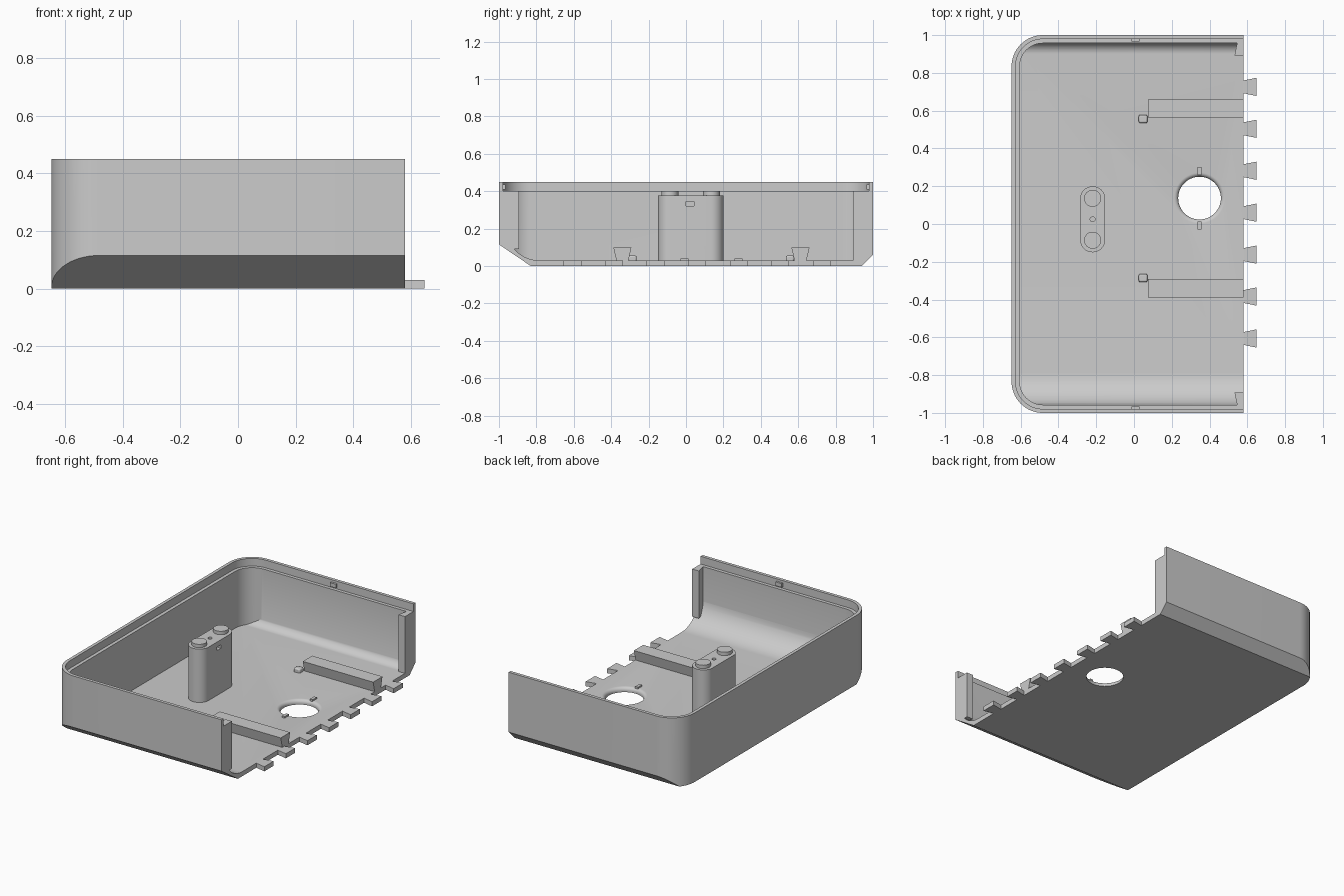
import bpy, bmesh, math
from mathutils import Vector

if "Cube" in bpy.data.objects:
    bpy.data.objects.remove(bpy.data.objects["Cube"], do_unlink=True)

grey = bpy.data.materials.new("light_grey")
grey.use_nodes = True
COLOUR = (0.6, 0.6, 0.6, 1)
grey.diffuse_color = COLOUR
grey.node_tree.nodes["Principled BSDF"].inputs["Base Color"].default_value = COLOUR

FLOOR, LEDGE, RIM, OPEN_X = 0.03, 0.40, 0.45, 0.58


def finish(name, bm):
    bmesh.ops.recalc_face_normals(bm, faces=bm.faces)
    mesh = bpy.data.meshes.new(name)
    bm.to_mesh(mesh)
    bm.free()
    ob = bpy.data.objects.new(name, mesh)
    bpy.context.collection.objects.link(ob)
    mesh.materials.append(grey)
    return ob


def prism(name, pts, lo, hi, axis="z"):
    """Extrude a 2D outline along z, or a (y, z) section along x."""
    bm = bmesh.new()
    place = (lambda p: (p[0], p[1], lo)) if axis == "z" else (lambda p: (lo, p[0], p[1]))
    face = bm.faces.new([bm.verts.new(place(p)) for p in pts])
    new = bmesh.ops.extrude_face_region(bm, geom=[face])["geom"]
    step = Vector((0, 0, hi - lo)) if axis == "z" else Vector((hi - lo, 0, 0))
    bmesh.ops.translate(bm, vec=step, verts=[v for v in new if isinstance(v, bmesh.types.BMVert)])
    return finish(name, bm)


def box(name, x0, x1, y0, y1, z0, z1):
    return prism(name, [(x0, y0), (x1, y0), (x1, y1), (x0, y1)], z0, z1)


def arc(cx, cy, r, start, end, n=16):
    angles = [math.radians(start + (end - start) * i / n) for i in range(n + 1)]
    return [(cx + r * math.cos(a), cy + r * math.sin(a)) for a in angles]


def disc(name, x, y, r, z0, z1):
    return prism(name, arc(x, y, r, 0, 360, 40)[:-1], z0, z1)


def lathe(name, x, y, profile, n=64):
    bm = bmesh.new()
    rings = [[bm.verts.new((px, py, z)) for px, py in arc(x, y, r, 0, 360, n)[:-1]]
             for r, z in profile]
    for a, b in zip(rings, rings[1:]):
        for i in range(n):
            j = (i + 1) % n
            bm.faces.new((a[i], a[j], b[j], b[i]))
    bm.faces.new(rings[0])
    bm.faces.new(rings[-1])
    return finish(name, bm)


def boolean(ob, other, operation="DIFFERENCE"):
    mod = ob.modifiers.new("cut", "BOOLEAN")
    mod.operation, mod.solver, mod.object = operation, "EXACT", other
    bpy.context.view_layer.objects.active = ob
    bpy.ops.object.modifier_apply(modifier=mod.name)
    bpy.data.objects.remove(other, do_unlink=True)


def tray_outline(x0, y, r, x1):
    """Plan outline with two rounded corners on the closed end."""
    return ([(x1, -y), (x1, y)] + arc(x0 + r, y - r, r, 90, 180)
            + arc(x0 + r, r - y, r, 180, 270))


# Tray shell: rounded plan, bevelled along both bottom sides
tray = prism("tray_shell", tray_outline(-0.648, 1.0, 0.165, OPEN_X), -0.1, RIM)
section = [(-0.83, 0), (0.94, 0), (1.1, 0.16), (1.1, 0.6), (-1.1, 0.6), (-1.1, 0.183)]
boolean(tray, prism("bevel_section", section, -1, 1, "x"), "INTERSECT")

# Cavity with a wide fillet at the front and a small one at the back
cavity = prism("cavity", tray_outline(-0.605, 0.957, 0.122, 0.7), 0, 0.6)
inner = (arc(-0.785, FLOOR + 0.175, 0.175, 180, 270)
         + arc(0.9, FLOOR + 0.06, 0.06, 270, 360) + [(0.96, 0.7), (-0.96, 0.7)])
boolean(cavity, prism("cavity_section", inner, -1, 1, "x"), "INTERSECT")
boolean(tray, cavity)

# Stepped lip around the rim
boolean(tray, prism("lip_cut", tray_outline(-0.627, 0.979, 0.144, 0.7), LEDGE, 0.6))

# Round hole with a softened upper edge
HX, HY, HR, SOFT = 0.347, 0.137, 0.113, 0.022
edge = [(HR + SOFT - SOFT * math.cos(t), FLOOR - SOFT + SOFT * math.sin(t))
        for t in [math.radians(90 * i / 8) for i in range(9)]]
boolean(tray, lathe("hole_cut", HX, HY, [(HR, -0.1)] + edge + [(HR + SOFT, 0.1)]))
for i, y in enumerate((0.281, -0.008)):
    box(f"hole_key_{i + 1}", HX - 0.01, HX + 0.01, y - 0.021, y + 0.021, 0.02, 0.04)

# Dovetail teeth along the open edge
for i in range(7):
    y = -0.606 + i * 0.222
    prism(f"dovetail_tooth_{i + 1}",
          [(OPEN_X - 0.01, y - 0.032), (0.648, y - 0.048),
           (0.648, y + 0.048), (OPEN_X - 0.01, y + 0.032)], 0, FLOOR)

# Dovetail rails on the floor, each with a small stop peg
for side, y, peg_y in (("back", 0.612, 0.556), ("front", -0.34, -0.286)):
    prism(side + "_rail", [(y - 0.03, FLOOR - 0.01), (y + 0.03, FLOOR - 0.01),
                           (y + 0.048, 0.098), (y - 0.048, 0.098)], 0.073, OPEN_X, "x")
    peg = box(side + "_peg", 0.025, 0.071, peg_y - 0.022, peg_y + 0.022, 0.02, 0.056)
    bevel = peg.modifiers.new("round", "BEVEL")
    bevel.width, bevel.segments = 0.008, 2

# Corner posts and lip clips on the two side walls
for side, s, low in (("back", 1, FLOOR), ("front", -1, 0.09)):
    prism(side + "_post", [(0.546, s * 0.958), (0.532, s * 0.892),
                           (OPEN_X, s * 0.892), (OPEN_X, s * 0.958)], low, LEDGE)
    ys = sorted((s * 0.966, s * 0.985))
    box(side + "_clip", -0.013, 0.03, ys[0], ys[1], 0.41, 0.435)

# Pillar with two top studs, a screw hole and a side slot
PX, PY, PR, HALF = -0.219, 0.025, 0.066, 0.109
pillar = prism("pillar", arc(PX, PY + HALF, PR, 0, 180) + arc(PX, PY - HALF, PR, 180, 360),
               0.02, 0.378)
boolean(pillar, disc("screw_cut", PX, PY, 0.013, 0.3, 0.5))
boolean(pillar, box("slot_cut", PX + PR - 0.03, 0, 0.0, 0.042, 0.322, 0.345))
for i, y in enumerate((PY - 0.111, PY + 0.111)):
    disc(f"pillar_stud_{i + 1}", PX, y, 0.045, 0.37, LEDGE)

# Smooth the curved walls while keeping edges crisp
bpy.ops.object.select_all(action="DESELECT")
for ob in bpy.context.collection.objects:
    if ob.type == "MESH" and ob.data.materials and ob.data.materials[0] == grey:
        ob.select_set(True)
        bpy.context.view_layer.objects.active = ob
bpy.ops.object.shade_smooth_by_angle(angle=math.radians(25))
